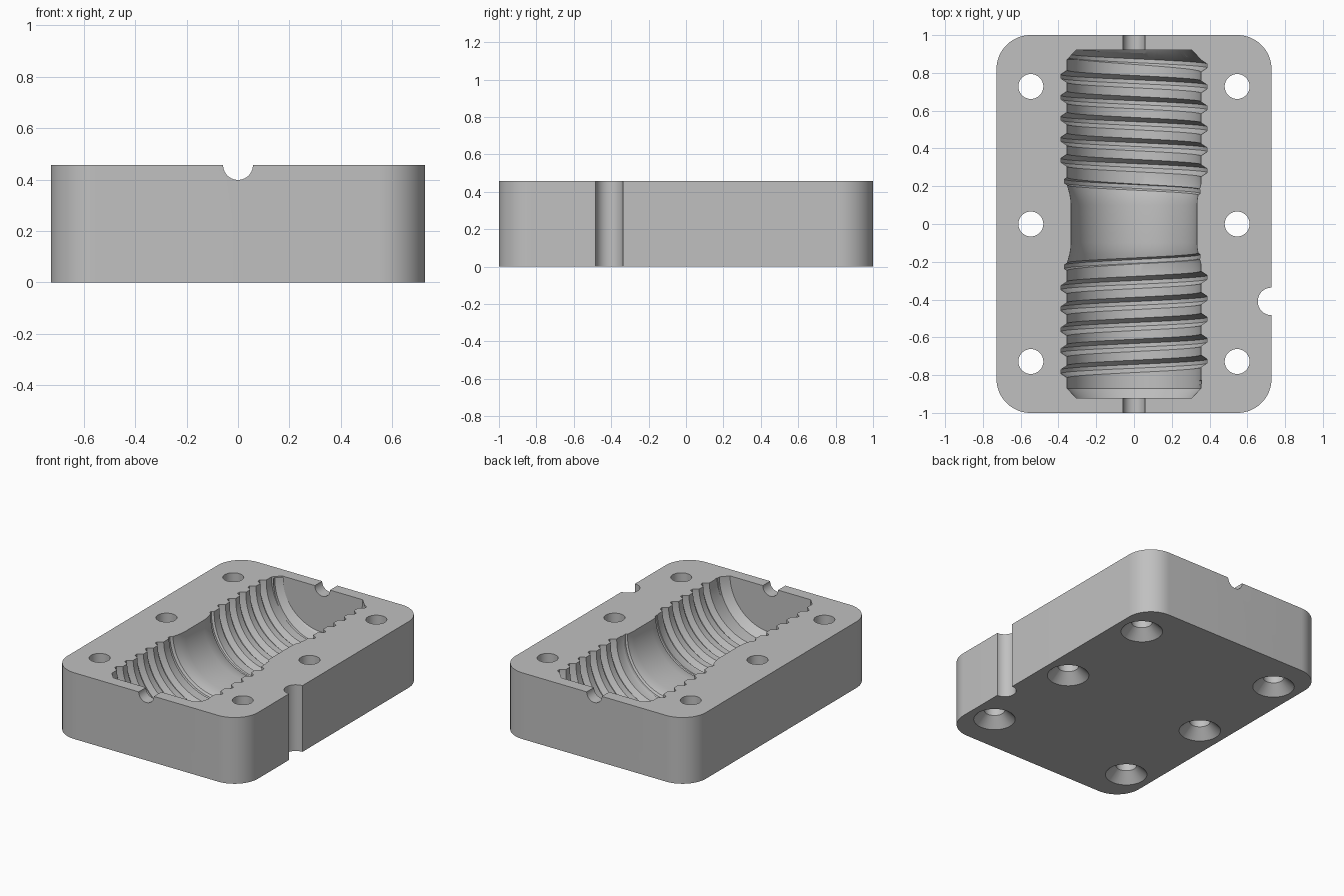
import bpy
import bmesh
from math import pi, cos, sin

if "Cube" in bpy.data.objects:
    bpy.data.objects.remove(bpy.data.objects["Cube"], do_unlink=True)

W, L, H = 0.728, 1.0, 0.457      # half width, half length, height
CORNER = 0.18
CORE, CREST = 0.354, 0.388       # cavity and thread radii
PITCH = 0.111
SEG = 96


def make_object(name, bm):
    bmesh.ops.recalc_face_normals(bm, faces=bm.faces)
    mesh = bpy.data.meshes.new(name)
    bm.to_mesh(mesh)
    bm.free()
    ob = bpy.data.objects.new(name, mesh)
    bpy.context.collection.objects.link(ob)
    return ob


def skin(name, rings):
    """Closed solid through a list of equal-sized vertex rings."""
    bm = bmesh.new()
    rows = [[bm.verts.new(p) for p in ring] for ring in rings]
    n = len(rows[0])
    for a, b in zip(rows, rows[1:]):
        for i in range(n):
            j = (i + 1) % n
            bm.faces.new((a[i], a[j], b[j], b[i]))
    bm.faces.new(rows[0])
    bm.faces.new(rows[-1])
    return make_object(name, bm)


def lathe(name, profile, centre, axis="z", seg=SEG):
    """Revolve (position along axis, radius) pairs round the z or y axis."""
    cx, cy, cz = centre
    rings = []
    for along, r in profile:
        ring = []
        for i in range(seg):
            t = 2 * pi * (i + 0.5) / seg
            u, v = r * cos(t), r * sin(t)
            ring.append((cx + u, cy + v, cz + along) if axis == "z"
                        else (cx + u, cy + along, cz + v))
        rings.append(ring)
    return skin(name, rings)


def thread(name, side, fade_in, fade_out):
    """Tapered helical ridge that cuts one thread groove; angles in half turns."""
    (in0, in1), (out0, out1) = fade_in, fade_out
    section = [(CORE - 0.014, -0.042), (CREST, -0.010),
               (CREST, 0.010), (CORE - 0.014, 0.042)]
    half = SEG // 2
    rings = []
    for k in range(int(in0 * half), int(out1 * half) + 1):
        s = (k + 0.5) / half
        grow = min(1, max(0, (s - in0) / (in1 - in0)),
                   max(0, (out1 - s) / (out1 - out0)))
        drop = (1 - grow) * (CREST - CORE + 0.004)
        y = 0.837 - PITCH * s / 2
        rings.append([((r - drop) * cos(pi * s), side * (y + w),
                       H + (r - drop) * sin(pi * s)) for r, w in section])
    return skin(name, rings)


# Block with rounded upright corners
outline = []
for q, (sx, sy) in enumerate([(1, 1), (-1, 1), (-1, -1), (1, -1)]):
    for i in range(17):
        t = (q + i / 16) * pi / 2
        outline.append((sx * (W - CORNER) + CORNER * cos(t),
                        sy * (L - CORNER) + CORNER * sin(t)))
block = skin("mould_block", [[(x, y, z) for x, y in outline] for z in (0, H)])

# Cavity: chamfered ends, straight barrels and a narrower smooth waist
half_profile = [(0.10, 0.333), (0.13, 0.335), (0.16, 0.340), (0.185, 0.347),
                (0.21, CORE), (0.87, CORE), (0.92, 0.308)]
profile = [(-y, r) for y, r in reversed(half_profile)] + half_profile
cutters = [lathe("cavity_cutter", profile, (0, 0, H), "y")]

# Mirrored threads at each end of the cavity
cutters.append(thread("back_thread_cutter", 1, (-1, 0), (10, 12)))
cutters.append(thread("front_thread_cutter", -1, (-0.25, 1), (10, 12)))

# Pouring channel through both end walls
cutters.append(lathe("channel_cutter", [(-1.1, 0.058), (1.1, 0.058)],
                     (0, 0, H), "y", 48))

# Locating notch in one side
cutters.append(lathe("notch_cutter", [(-0.1, 0.073), (0.6, 0.073)],
                     (W, -0.41, 0), "z", 48))

# Screw holes, countersunk underneath
for x in (-0.546, 0.546):
    for y in (-0.728, 0, 0.728):
        cutters.append(lathe("screw_hole_cutter",
                             [(-0.02, 0.152), (0.066, 0.066), (0.6, 0.066)],
                             (x, y, 0), "z", 48))

# Cut everything out of the block
bpy.context.view_layer.objects.active = block
block.select_set(True)
for cutter in cutters:
    cutter.hide_render = True
    mod = block.modifiers.new("cut", "BOOLEAN")
    mod.operation = "DIFFERENCE"
    mod.solver = "EXACT"
    mod.object = cutter
    bpy.ops.object.modifier_apply(modifier=mod.name)
    bpy.data.objects.remove(cutter, do_unlink=True)

# Plain grey finish
grey = bpy.data.materials.new("plain_grey")
grey.use_nodes = True
colour = (0.53, 0.53, 0.53, 1)
grey.diffuse_color = colour
grey.node_tree.nodes["Principled BSDF"].inputs["Base Color"].default_value = colour
block.data.materials.clear()
block.data.materials.append(grey)
for poly in block.data.polygons:
    poly.material_index = 0

bpy.ops.object.select_all(action="DESELECT")
block.select_set(True)
bpy.ops.object.shade_smooth_by_angle(angle=pi / 7)
